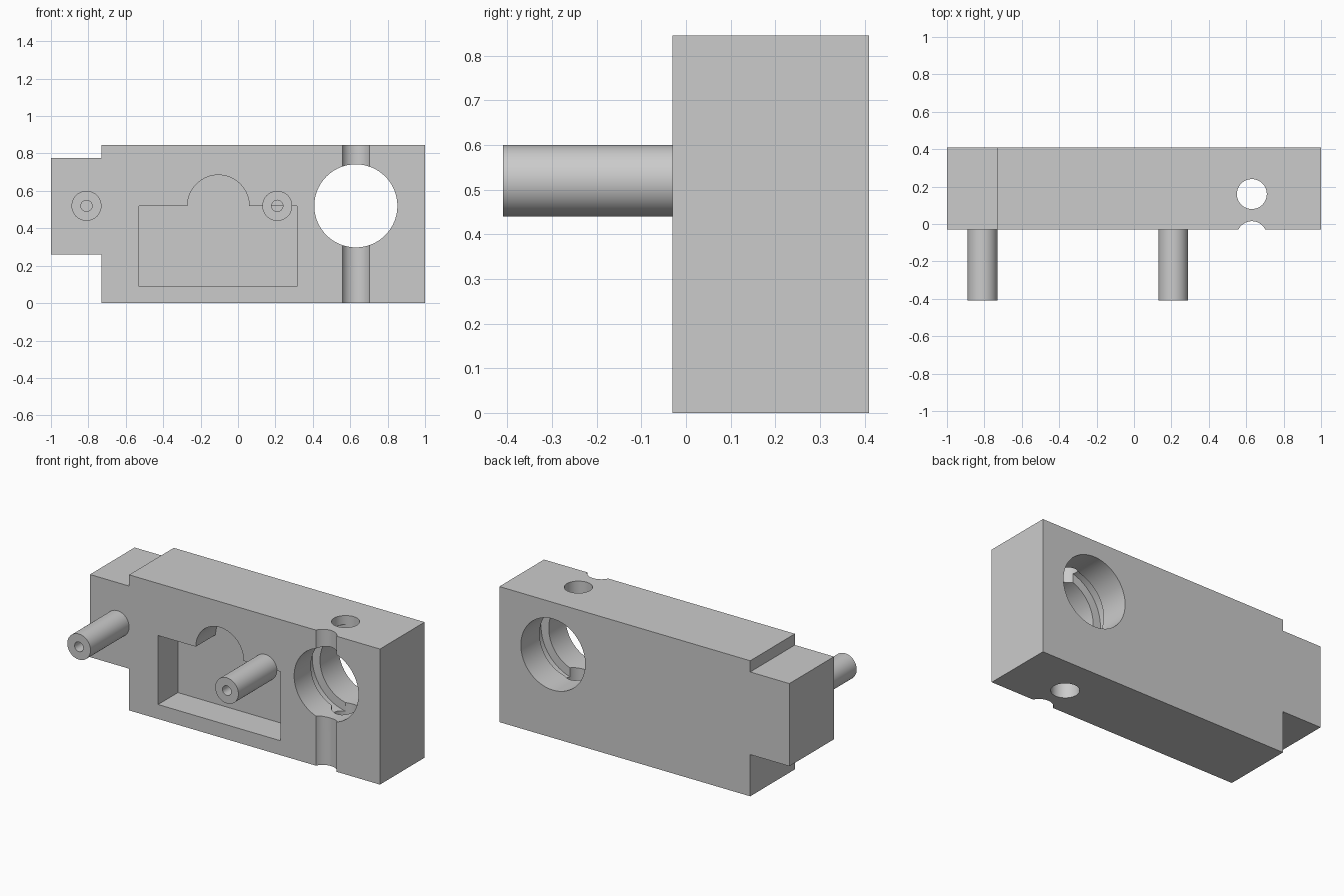
import bpy, bmesh
from math import pi, cos, sin, radians
from mathutils import Matrix, Vector

cube = bpy.data.objects.get("Cube")
if cube:
    bpy.data.objects.remove(cube, do_unlink=True)

FRONT, BACK, TOP, MID = -0.03, 0.41, 0.845, 0.52
BORE_X = 0.63

grey = bpy.data.materials.new("light_grey")
grey.use_nodes = True
colour = (0.6, 0.6, 0.6, 1)
grey.diffuse_color = colour
grey.node_tree.nodes["Principled BSDF"].inputs["Base Color"].default_value = colour


def finish(name, bm):
    bmesh.ops.recalc_face_normals(bm, faces=bm.faces)
    mesh = bpy.data.meshes.new(name)
    bm.to_mesh(mesh)
    bm.free()
    mesh.materials.append(grey)
    obj = bpy.data.objects.new(name, mesh)
    bpy.context.collection.objects.link(obj)
    return obj


def prism(name, outline, y0, y1):
    """Extrude an x-z outline from y0 to y1."""
    bm = bmesh.new()
    face = bm.faces.new([bm.verts.new((x, y0, z)) for x, z in outline])
    ext = bmesh.ops.extrude_face_region(bm, geom=[face])["geom"]
    verts = [v for v in ext if isinstance(v, bmesh.types.BMVert)]
    bmesh.ops.translate(bm, verts=verts, vec=(0, y1 - y0, 0))
    return finish(name, bm)


def cylinder(name, start, end, radius, sides=64):
    a, b = Vector(start), Vector(end)
    turn = (b - a).to_track_quat('Z', 'Y').to_matrix().to_4x4()
    bm = bmesh.new()
    bmesh.ops.create_cone(bm, cap_ends=True, segments=sides, radius1=radius,
                          radius2=radius, depth=(b - a).length,
                          matrix=Matrix.Translation((a + b) / 2) @ turn)
    return finish(name, bm)


def cut(target, cutter):
    """Subtract the cutter, then discard it."""
    cutter.hide_render = True
    mod = target.modifiers.new("cut", 'BOOLEAN')
    mod.operation, mod.solver, mod.object = 'DIFFERENCE', 'EXACT', cutter
    bpy.context.view_layer.objects.active = target
    bpy.ops.object.modifier_apply(modifier=mod.name)
    bpy.data.objects.remove(cutter, do_unlink=True)


def smooth(obj):
    bpy.ops.object.select_all(action='DESELECT')
    obj.select_set(True)
    bpy.context.view_layer.objects.active = obj
    bpy.ops.object.shade_smooth_by_angle(angle=radians(30))


# Block with a tongue at one end
block = prism("sensor_block", [
    (-0.73, 0), (1, 0), (1, TOP), (-0.73, TOP),
    (-0.73, 0.775), (-1, 0.775), (-1, 0.26), (-0.73, 0.26)], FRONT, BACK)

# Front pocket with a rounded bump on its upper edge
bump = [(-0.105 + 0.165 * cos(pi * i / 32), MID + 0.165 * sin(pi * i / 32))
        for i in range(33)]
pocket = [(-0.53, 0.09), (0.315, 0.09), (0.315, MID)] + bump + [(-0.53, MID)]
cut(block, prism("pocket_cutter", pocket, -0.1, 0.165))

# Round window through the block, with a wider ring groove inside
cut(block, cylinder("window_cutter", (BORE_X, -0.2, MID), (BORE_X, 0.6, MID), 0.222, 96))
cut(block, cylinder("groove_cutter", (BORE_X, 0.135, MID), (BORE_X, 0.225, MID), 0.275, 96))

# Vertical hole and the shallow channel on the front face
for name, y in (("hole_cutter", 0.16), ("channel_cutter", -0.065)):
    cut(block, cylinder(name, (BORE_X, y, -0.1), (BORE_X, y, 1), 0.08))
smooth(block)

# Hollow mounting pins
for name, x in (("right_pin", -0.81), ("left_pin", 0.21)):
    pin = cylinder(name, (x, -0.41, MID), (x, FRONT, MID), 0.08)
    cut(pin, cylinder("pin_cutter", (x, -0.5, MID), (x, 0, MID), 0.03, 32))
    smooth(pin)
